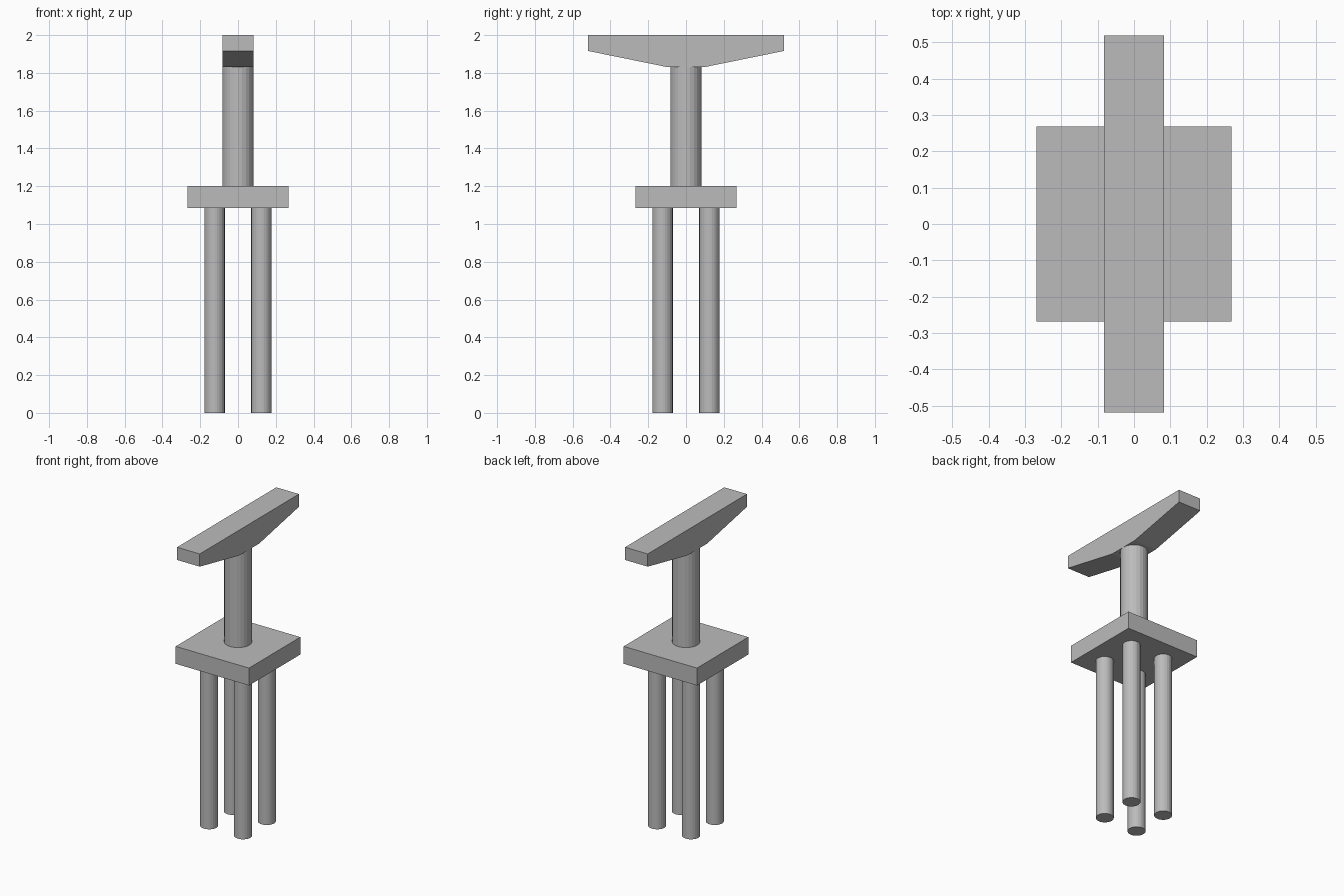
import bpy, bmesh
from mathutils import Matrix

old = bpy.data.objects.get("Cube")
if old:
    bpy.data.objects.remove(old, do_unlink=True)

concrete = bpy.data.materials.new("concrete_grey")
concrete.use_nodes = True
GREY = (0.5, 0.5, 0.5, 1)
concrete.diffuse_color = GREY
concrete.node_tree.nodes["Principled BSDF"].inputs["Base Color"].default_value = GREY


def add_object(name, bm):
    bmesh.ops.recalc_face_normals(bm, faces=bm.faces)
    mesh = bpy.data.meshes.new(name)
    bm.to_mesh(mesh)
    bm.free()
    mesh.materials.append(concrete)
    obj = bpy.data.objects.new(name, mesh)
    bpy.context.collection.objects.link(obj)
    return obj


def cylinder(name, x, y, radius, bottom, top, sides=24):
    bm = bmesh.new()
    bmesh.ops.create_cone(bm, cap_ends=True, segments=sides, radius1=radius,
                          radius2=radius, depth=top - bottom,
                          matrix=Matrix.Translation((x, y, (bottom + top) / 2)))
    return add_object(name, bm)


def extruded_profile(name, profile, half_width):
    """Extrude a (y, z) outline along x."""
    bm = bmesh.new()
    face = bm.faces.new([bm.verts.new((-half_width, y, z)) for y, z in profile])
    result = bmesh.ops.extrude_face_region(bm, geom=[face])
    moved = [v for v in result["geom"] if isinstance(v, bmesh.types.BMVert)]
    bmesh.ops.translate(bm, verts=moved, vec=(2 * half_width, 0, 0))
    return add_object(name, bm)


# Four foundation piles under the slab
for side, x in (("left", 0.124), ("right", -0.124)):
    for end, y in (("front", -0.124), ("back", 0.124)):
        cylinder(f"{end}_{side}_pile", x, y, 0.054, 0, 1.085)

# Square pile cap
extruded_profile("pile_cap",
                 [(-0.268, 1.085), (0.268, 1.085), (0.268, 1.2), (-0.268, 1.2)], 0.268)

# Round column
cylinder("column", 0, 0, 0.083, 1.2, 1.832)

# Tapered cross beam on top of the column
half = [(0.105, 1.832), (0.518, 1.916), (0.518, 2.0)]
extruded_profile("cross_beam", half + [(-y, z) for y, z in reversed(half)], 0.083)
